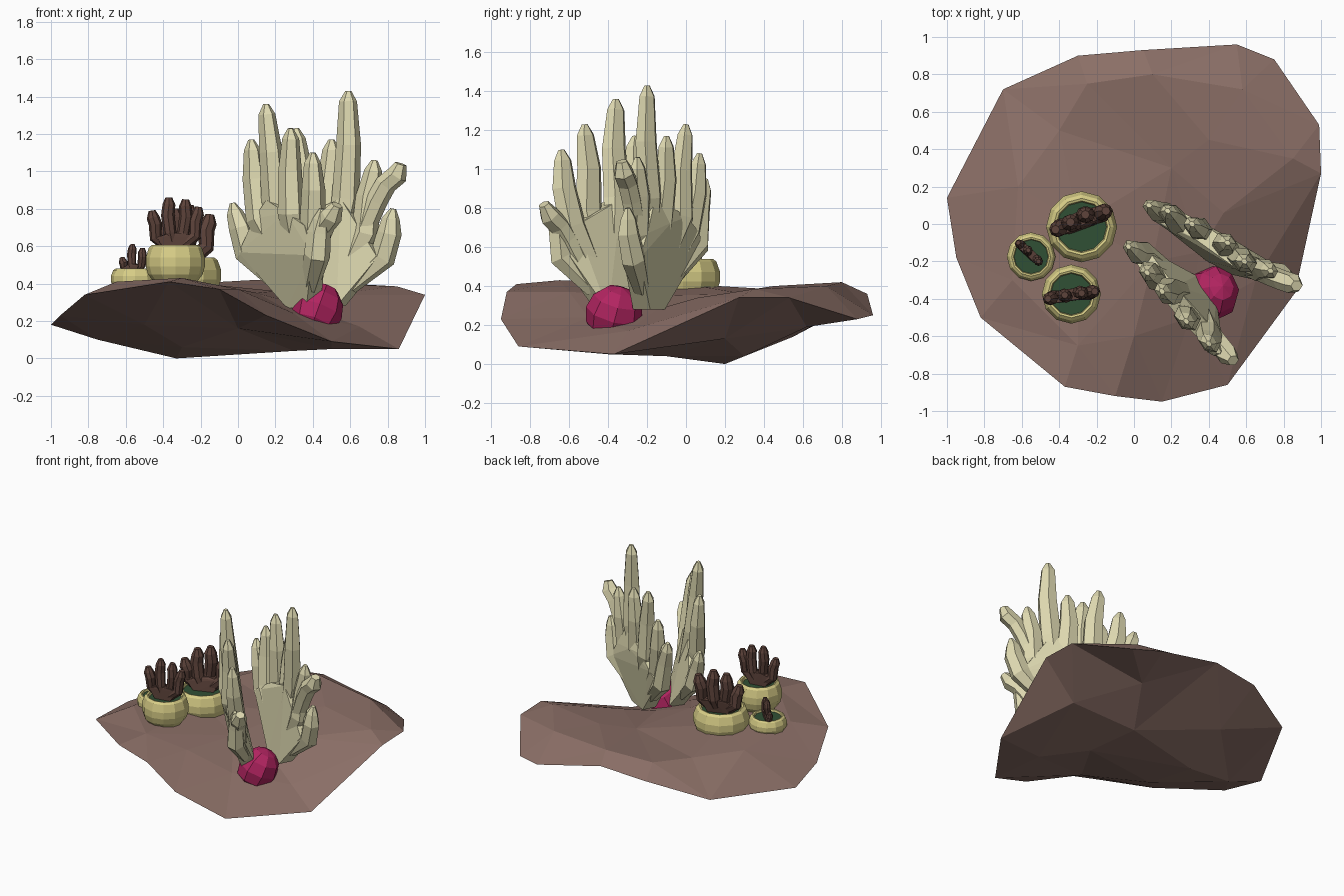
import bpy, bmesh, math
from mathutils import Vector, Matrix
from mathutils.geometry import delaunay_2d_cdt

default_cube = bpy.data.objects.get("Cube")
if default_cube:
    bpy.data.objects.remove(default_cube, do_unlink=True)


def make_material(name, color):
    mat = bpy.data.materials.new(name)
    mat.use_nodes = True
    mat.diffuse_color = (*color, 1)
    for node in mat.node_tree.nodes:
        if node.type == 'BSDF_PRINCIPLED':
            node.inputs["Base Color"].default_value = (*color, 1)
            node.inputs["Roughness"].default_value = 0.9
    return mat


earth = make_material("earth brown", (0.26, 0.16, 0.135))
bone = make_material("pale bone", (0.72, 0.68, 0.43))
clay = make_material("yellow clay", (0.68, 0.61, 0.24))
moss = make_material("dark moss green", (0.03, 0.08, 0.035))
bark = make_material("dark bark", (0.11, 0.056, 0.043))
magenta = make_material("magenta", (0.45, 0.018, 0.12))


def finish(bm, name, *materials):
    bmesh.ops.recalc_face_normals(bm, faces=bm.faces[:])
    mesh = bpy.data.meshes.new(name)
    bm.to_mesh(mesh)
    bm.free()
    for mat in materials:
        mesh.materials.append(mat)
    obj = bpy.data.objects.new(name, mesh)
    bpy.context.collection.objects.link(obj)
    return obj


# Ground slab: one rim shared by a triangulated top and underside
rim = [(-1, .14, .18), (-.95, -.18, .23), (-.82, -.5, .34), (-.37, -.87, .41),
       (-.1, -.92, .37), (.15, -.95, .23), (.5, -.86, .09), (.86, -.37, .05),
       (1, .27, .34), (.99, .53, .34), (.75, .88, .23), (.55, .96, .25),
       (.05, .93, .36), (-.3, .9, .33), (-.7, .72, .23)]
top = [(-.65, -.3, .41), (-.3, -.65, .43), (-.3, 0, .41), (-.62, .2, .38),
       (-.4, .5, .38), (0, -.6, .37), (.1, -.2, .35), (.3, -.5, .24),
       (.35, -.15, .28), (.65, -.3, .17), (.48, .06, .34), (.2, .3, .36),
       (.4, .45, .4), (.1, .8, .42), (.58, .72, .4), (-.25, .75, .4), (.85, .35, .385)]
underside = [(-.75, .1, .1), (-.33, .2, 0), (-.3, -.2, .06), (.3, -.1, .04),
             (.25, .3, .04), (-.3, .55, .14), (.45, .62, .19), (.7, .2, .13),
             (-.5, -.4, .18), (0, -.55, .16), (.5, -.4, .05)]

bm = bmesh.new()
rim_verts = [bm.verts.new(p) for p in rim]
for inner in (top, underside):
    verts = rim_verts + [bm.verts.new(p) for p in inner]
    flat = [v.co.xy for v in verts]
    result = delaunay_2d_cdt(flat, [], [], 0, 1e-5)
    for tri in result[2]:
        bm.faces.new([verts[result[3][i][0]] for i in tri])
finish(bm, "ground_slab", earth)


# Faceted tube along a path, stretched along one direction, closed at both ends
def add_tube(bm, path, radii, sides, stretch):
    rings = []
    for i, (point, radius) in enumerate(zip(path, radii)):
        along = path[min(i + 1, len(path) - 1)] - path[max(i - 1, 0)]
        turn = Vector((0, 0, 1)).rotation_difference(along)
        ring = []
        for k in range(sides):
            a = math.tau * k / sides
            offset = turn @ Vector((math.cos(a), math.sin(a), 0)) * radius
            offset += stretch * offset.dot(stretch)
            ring.append(bm.verts.new(point + offset))
        rings.append(ring)
    for low, high in zip(rings, rings[1:]):
        for k in range(sides):
            n = (k + 1) % sides
            bm.faces.new((low[k], low[n], high[n], high[k]))
    bm.faces.new(rings[0][::-1])
    bm.faces.new(rings[-1])


# Hand shaped growth: flat palm hull with a row of tapering fingers
def make_hand(name, mat, base, tips, thick, rise, sides, widths, widen):
    base = Vector(base)
    tips = [Vector(t) for t in tips]
    side = tips[-1] - tips[0]
    side.z = 0
    side.normalize()
    normal = Vector((-side.y, side.x, 0))
    knuckles = []
    for tip in tips:
        k = base.lerp(tip, 0.82)
        k.z = base.z + rise * (tip.z - base.z)
        knuckles.append(k)

    bm = bmesh.new()
    corners = [base - side * thick * 1.3, base + side * thick * 1.3]
    hull = [bm.verts.new(p + normal * s * thick * w)
            for pts, w in ((knuckles, 0.75), (corners, 0.8))
            for p in pts for s in (-1, 1)]
    out = bmesh.ops.convex_hull(bm, input=hull)
    inside = [g for g in out["geom_interior"] if isinstance(g, bmesh.types.BMVert)]
    bmesh.ops.delete(bm, geom=inside, context='VERTS')

    for i, (tip, knuckle) in enumerate(zip(tips, knuckles)):
        wobble = thick * 0.2 * (-1) ** i
        span = tip - knuckle
        path = [base.lerp(knuckle, 0.4), knuckle + normal * wobble,
                knuckle + span * 0.5 + side * wobble,
                tip - span.normalized() * thick * 0.9, tip]
        add_tube(bm, path, [thick * w for w in widths], sides, side * widen)
    return finish(bm, name, mat)


# Two large pale hands facing each other
broad = (0.7, 1.02, 0.9, 0.65, 0.22)
make_hand("front_hand", bone, (.35, -.37, .27),
          [(-.03, -.12, .83), (.07, -.26, 1.17), (.15, -.36, 1.36),
           (.28, -.52, 1.23), (.4, -.64, 1.1), (.45, -.68, .8)],
          .062, .53, 6, broad, .55)
make_hand("back_hand", bone, (.48, -.19, .28),
          [(.08, .1, .95), (.18, .07, 1.08), (.31, 0, 1.23), (.5, -.1, 1.17),
           (.59, -.2, 1.43), (.73, -.25, 1.06), (.83, -.3, .8)],
          .062, .5, 6, broad, .5)

# Curled outer thumbs on both hands
thumbs = {"front_hand_thumb": [(.4, -.55, .52), (.43, -.61, .64), (.46, -.65, .71),
                               (.5, -.7, .76), (.53, -.73, .82)],
          "back_hand_thumb": [(.64, -.24, .6), (.74, -.28, .84), (.79, -.3, .93),
                              (.85, -.32, .98), (.87, -.33, 1.04)]}
for name, path in thumbs.items():
    bm = bmesh.new()
    add_tube(bm, [Vector(p) for p in path], (.05, .055, .055, .055, .03), 6, Vector((.3, 0, 0)))
    finish(bm, name, bone)


# Rounded pots with a bevelled lip and a moss filled top
def make_pot(name, center, radius, height):
    profile = [(.7, -.15), (.92, .1), (1, .35), (1, .62), (.9, .92), (.8, 1), (.73, .98), (.7, .85)]
    sides = 12
    bm = bmesh.new()
    rings = []
    for r, z in profile:
        ring = bmesh.ops.create_circle(bm, segments=sides, radius=r * radius)["verts"]
        bmesh.ops.translate(bm, verts=ring, vec=(0, 0, z * height))
        rings.append(ring)
    for low, high in zip(rings, rings[1:]):
        for k in range(sides):
            n = (k + 1) % sides
            bm.faces.new((low[k], low[n], high[n], high[k]))
    bm.faces.new(rings[0])
    bm.faces.new(rings[-1]).material_index = 1
    bmesh.ops.translate(bm, verts=bm.verts[:], vec=center)
    finish(bm, name, clay, moss)


make_pot("large_pot", (-.28, -.015, .36), .19, .18)
make_pot("medium_pot", (-.335, -.375, .43), .158, .175)
make_pot("small_pot", (-.55, -.175, .375), .13, .105)

# Dark little hands growing from the pots
chunky = (0.8, 0.85, 0.9, 0.85, 0.45)
make_hand("large_sprout", bark, (-.28, .01, .5),
          [(-.42, -.03, .72), (-.34, .01, .8), (-.26, .05, .82), (-.15, .07, .77)],
          .05, .35, 8, chunky, .1)
make_hand("medium_sprout", bark, (-.34, -.38, .57),
          [(-.46, -.4, .79), (-.37, -.38, .86), (-.28, -.37, .85), (-.21, -.36, .81)],
          .04, .35, 8, chunky, .1)
make_hand("small_sprout", bark, (-.56, -.16, .44),
          [(-.62, -.1, .54), (-.565, -.14, .61), (-.51, -.2, .59)],
          .027, .4, 8, chunky, .1)

# Faceted magenta bulb leaning between the two hands
bm = bmesh.new()
bmesh.ops.create_uvsphere(bm, u_segments=8, v_segments=6, radius=0.14)
lean = Matrix.Rotation(math.radians(20), 4, 'Y') @ Matrix.Rotation(math.radians(-15), 4, 'X')
place = Matrix.Translation((.425, -.37, .258)) @ lean @ Matrix.Diagonal((.98, 1.06, 1.08, 1))
bmesh.ops.transform(bm, matrix=place, verts=bm.verts[:])
finish(bm, "magenta_bulb", magenta)
